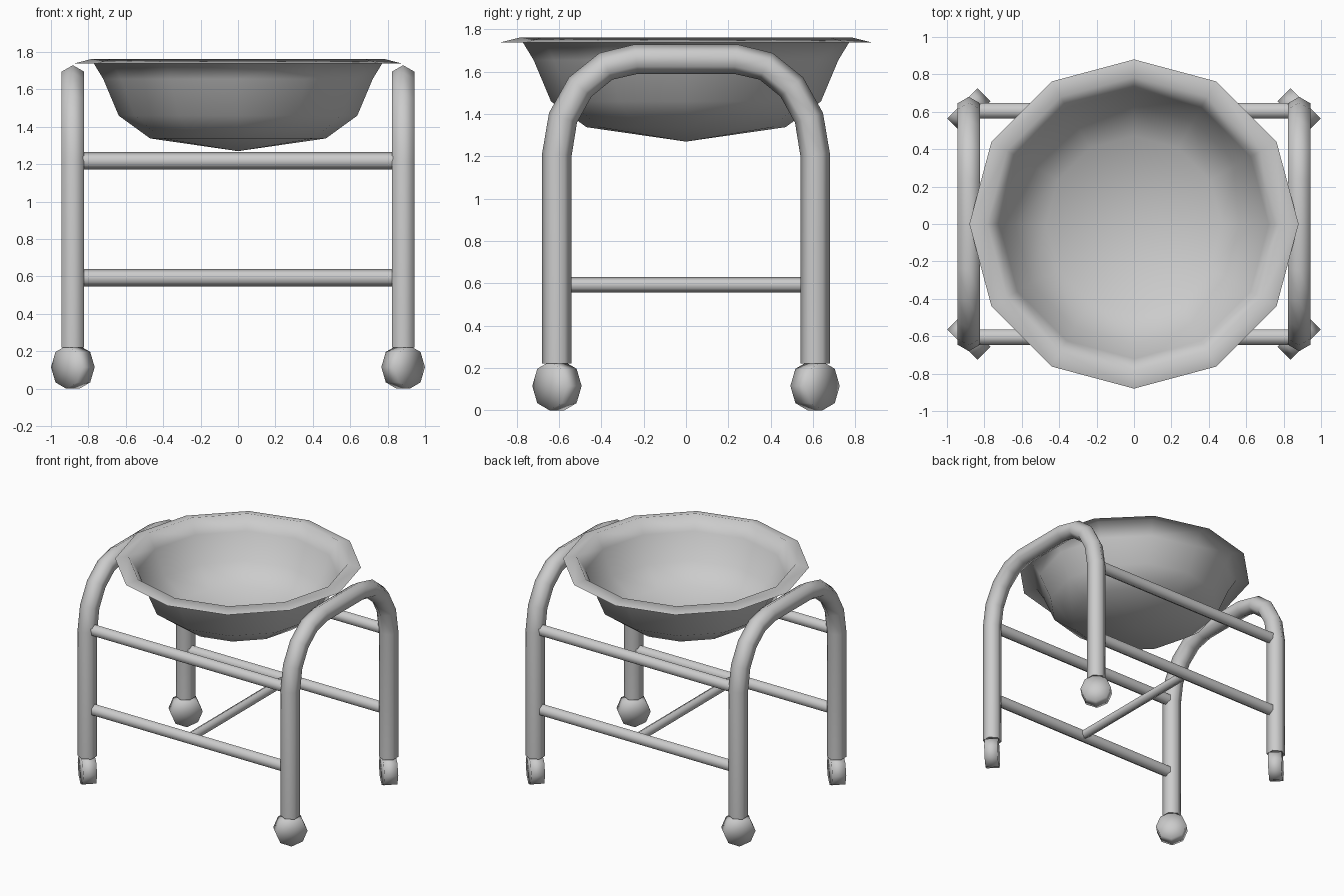
import bpy, bmesh, math
from mathutils import Vector, Matrix

cube = bpy.data.objects.get("Cube")
if cube:
    bpy.data.objects.remove(cube, do_unlink=True)

grey = bpy.data.materials.new("grey metal")
grey.use_nodes = True
colour = (0.6, 0.6, 0.6, 1)
grey.diffuse_color = colour
grey.node_tree.nodes["Principled BSDF"].inputs["Base Color"].default_value = colour


def finish(bm, name, angle):
    """Turn a bmesh into a smooth shaded object."""
    bmesh.ops.recalc_face_normals(bm, faces=bm.faces)
    mesh = bpy.data.meshes.new(name)
    bm.to_mesh(mesh)
    bm.free()
    mesh.materials.append(grey)
    ob = bpy.data.objects.new(name, mesh)
    bpy.context.collection.objects.link(ob)
    bpy.ops.object.select_all(action='DESELECT')
    ob.select_set(True)
    bpy.context.view_layer.objects.active = ob
    bpy.ops.object.shade_smooth_by_angle(angle=math.radians(angle))
    return ob


def tube(name, path, radius, side, sides=6):
    """Sweep a hexagon along a flat path whose plane normal is side."""
    bm = bmesh.new()
    path, side = [Vector(p) for p in path], Vector(side)
    rings = []
    for i, p in enumerate(path):
        before = (p - path[max(i - 1, 0)]).normalized()
        after = (path[min(i + 1, len(path) - 1)] - p).normalized()
        normal = (before + after).normalized().cross(side)
        ring = []
        for k in range(sides):
            a = math.tau * k / sides
            ring.append(bm.verts.new(p + radius * (math.cos(a) * normal + math.sin(a) * side)))
        rings.append(ring)
    for low, high in zip(rings, rings[1:]):
        for k in range(sides):
            j = (k + 1) % sides
            bm.faces.new((low[k], low[j], high[j], high[k]))
    bm.faces.new(rings[0])
    bm.faces.new(rings[-1])
    return finish(bm, name, 65)


LEG_X, LEG_Y = 0.883, 0.61

# Arched side frames, each one bent tube forming two legs
half = [(LEG_Y, 0.22)]
for i in range(5):
    a = math.radians(22.5 * i)
    half.append((0.235 + 0.375 * math.cos(a), 1.21 + 0.45 * math.sin(a)))
outline = half + [(-y, z) for y, z in reversed(half)]
for sx, word in ((1, "left"), (-1, "right")):
    tube(f"{word}_arched_frame", [(sx * LEG_X, y, z) for y, z in outline], 0.07, (1, 0, 0))

# Cross bars between the frames, and the brace joining the lower pair
for sy, word in ((-1, "front"), (1, "back")):
    for z, level in ((0.593, "lower"), (1.218, "upper")):
        y = sy * 0.605
        tube(f"{word}_{level}_bar", [(-0.83, y, z), (0.83, y, z)], 0.047, (0, 1, 0))
tube("centre_brace", [(0, -0.605, 0.593), (0, 0.605, 0.593)], 0.036, (1, 0, 0))

# Caster wheels turned diagonally
for sx, side_word in ((1, "left"), (-1, "right")):
    for sy, end_word in ((-1, "front"), (1, "back")):
        turn = math.radians(-45 * sx * sy)
        place = (Matrix.Translation((sx * LEG_X, sy * LEG_Y, 0.115))
                 @ Matrix.Rotation(turn, 4, 'Z') @ Matrix.Rotation(math.pi / 2, 4, 'X'))
        bm = bmesh.new()
        bmesh.ops.create_cone(bm, cap_ends=True, cap_tris=True, segments=8,
                              radius1=0.115, radius2=0.115, depth=0.1, matrix=place)
        finish(bm, f"{end_word}_{side_word}_wheel", 180)

# Twelve sided basin with a sloping rim
profile = [(0, 1.27), (0.47, 1.338), (0.638, 1.46), (0.72, 1.655), (0.785, 1.762), (0.88, 1.738)]
bm = bmesh.new()
points = [bm.verts.new((r, 0, z)) for r, z in profile]
edges = [bm.edges.new(pair) for pair in zip(points, points[1:])]
bmesh.ops.spin(bm, geom=points + edges, cent=(0, 0, 0), axis=(0, 0, 1),
               angle=math.tau, steps=12, use_duplicate=False)
bmesh.ops.remove_doubles(bm, verts=bm.verts, dist=0.001)
finish(bm, "basin", 180)
